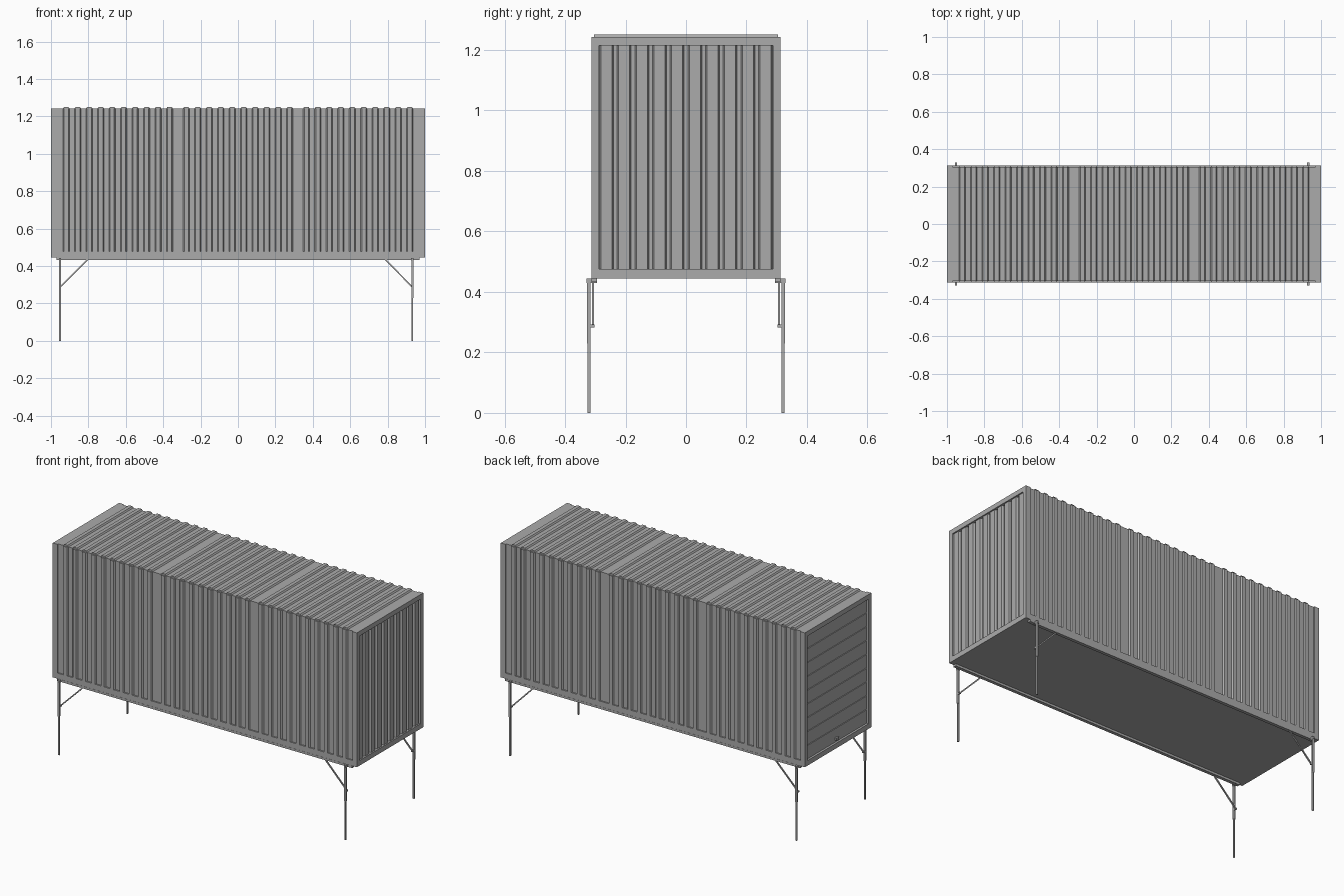
import bpy, bmesh
from math import pi
from mathutils import Vector, Matrix

if "Cube" in bpy.data.objects:
    bpy.data.objects.remove(bpy.data.objects["Cube"])

X, Y, Z0, Z1 = 1.0, 0.312, 0.445, 1.243   # container half sizes and heights

GREY = bpy.data.materials.new("dark_grey")
GREY.diffuse_color = (0.41, 0.41, 0.41, 1)
GREY.use_nodes = True
GREY.node_tree.nodes["Principled BSDF"].inputs["Base Color"].default_value = GREY.diffuse_color


def finish(name, bm):
    bmesh.ops.recalc_face_normals(bm, faces=bm.faces)
    me = bpy.data.meshes.new(name)
    bm.to_mesh(me)
    bm.free()
    me.materials.append(GREY)
    ob = bpy.data.objects.new(name, me)
    bpy.context.collection.objects.link(ob)
    return ob


def prism(name, pts, vec):
    """Closed outline swept along vec."""
    bm = bmesh.new()
    f = bm.faces.new([bm.verts.new(p) for p in pts])
    r = bmesh.ops.extrude_face_region(bm, geom=[f], use_keep_orig=True)
    bmesh.ops.translate(bm, vec=vec, verts=[v for v in r["geom"] if isinstance(v, bmesh.types.BMVert)])
    return finish(name, bm)


def box(name, a, b):
    x0, y0, z0 = map(min, a, b)
    x1, y1, z1 = map(max, a, b)
    return prism(name, [(x0, y0, z0), (x1, y0, z0), (x1, y1, z0), (x0, y1, z0)], (0, 0, z1 - z0))


def rod(name, a, b, w):
    """Square bar of width w from a to b."""
    a, b = Vector(a), Vector(b)
    bm = bmesh.new()
    bmesh.ops.create_cube(bm, size=1)
    bm.transform(Matrix.Diagonal((w, w, (b - a).length, 1)))
    bm.transform((b - a).to_track_quat('Z', 'Y').to_matrix().to_4x4())
    bmesh.ops.translate(bm, vec=(a + b) / 2, verts=bm.verts)
    return finish(name, bm)


def wave(a0, a1, centres, wide, narrow, depth):
    """Trapezoid corrugation as (position, offset) pairs."""
    pts = [(a0, 0)]
    for c in centres:
        pts += [(c - wide / 2, 0), (c - narrow / 2, depth), (c + narrow / 2, depth), (c + wide / 2, 0)]
    return pts + [(a1, 0)]


# Three groups of ten ribs along the length
ribs = [g + (i - 4.5) * 0.0614 for g in (-0.642, 0, 0.642) for i in range(10)]
YB = 0.304   # recessed wall plane

# Roof with raised ribs
w = wave(-X, X, ribs, 0.034, 0.022, 0.008)
prism("roof", [(a, -YB, Z1 + d) for a, d in w] + [(X, -YB, 1.222), (-X, -YB, 1.222)], (0, 2 * YB, 0))

# Floor
box("floor", (-X, -Y, Z0), (X, Y, Z0 + 0.02))

for s, side in ((-1, "front"), (1, "back")):
    # Long recessed wall with outward ribs, and bottom rail
    w = wave(-0.97, 0.97, ribs, 0.034, 0.022, 0.008)
    prism(side + "_wall", [(a, s * (YB + d), 0.478) for a, d in w] + [(0.97, s * 0.29, 0.478), (-0.97, s * 0.29, 0.478)],
          (0, 0, Z1 - 0.001 - 0.478))
    box(side + "_bottom_rail", (-0.97, s * 0.29, Z0 + 0.02), (0.97, s * Y, 0.478))
    # Support beam below the floor edge
    box(side + "_beam", (-0.97, s * 0.294, 0.432), (0.97, s * 0.313, Z0))

    for e, lx, bx, end in ((-1, -0.952, -0.80, "left"), (1, 0.932, 0.785, "right")):
        tag = side + "_" + end
        # Corner post
        box(tag + "_post", (e * 0.97, s * 0.287, Z0 + 0.02), (e * X, s * Y, Z1))
        # Leg with sleeve, mounting bracket, brace and pivot pin
        ly, by = s * 0.321, s * 0.307
        rod(tag + "_leg", (lx, ly, 0), (lx, ly, 0.43), 0.009)
        rod(tag + "_leg_sleeve", (lx, ly, 0.23), (lx, ly, 0.435), 0.011)
        box(tag + "_bracket", (lx - 0.006, s * 0.295, 0.43), (lx + 0.006, s * 0.329, 0.444))
        rod(tag + "_brace", (lx, by, 0.287), (bx, by, 0.438), 0.007)
        rod(tag + "_brace_pin", (lx, s * 0.302, 0.287), (lx, ly, 0.287), 0.009)

# End frame rails, top and bottom
for e, end in ((-1, "left"), (1, "right")):
    box(end + "_end_sill", (e * 0.96, -0.287, Z0 + 0.02), (e * X, 0.287, 0.475))
    box(end + "_end_header", (e * 0.96, -0.287, 1.215), (e * X, 0.287, 1.222))

# Corrugated right end panel: narrow grooves between broad strips
w = wave(-0.287, 0.287, [(i - 4.5) * 0.0584 for i in range(10)], 0.046, 0.036, 0.012)
prism("right_end_panel", [(0.98 + d, a, 0.475) for a, d in w] + [(0.96, 0.287, 0.475), (0.96, -0.287, 0.475)],
      (0, 0, 0.74))

# Roller door on the left end: slats with fine grooves
w = wave(0.475, 1.215, [0.475 + 0.082 * i for i in range(1, 9)], 0.005, 0.002, 0.003)
prism("roller_door", [(-0.987 + d, -0.287, a) for a, d in w] + [(-0.965, -0.287, 1.215), (-0.965, -0.287, 0.475)],
      (0, 0.574, 0))
box("door_handle", (-0.998, -0.012, 0.487), (-0.985, 0.012, 0.502))
